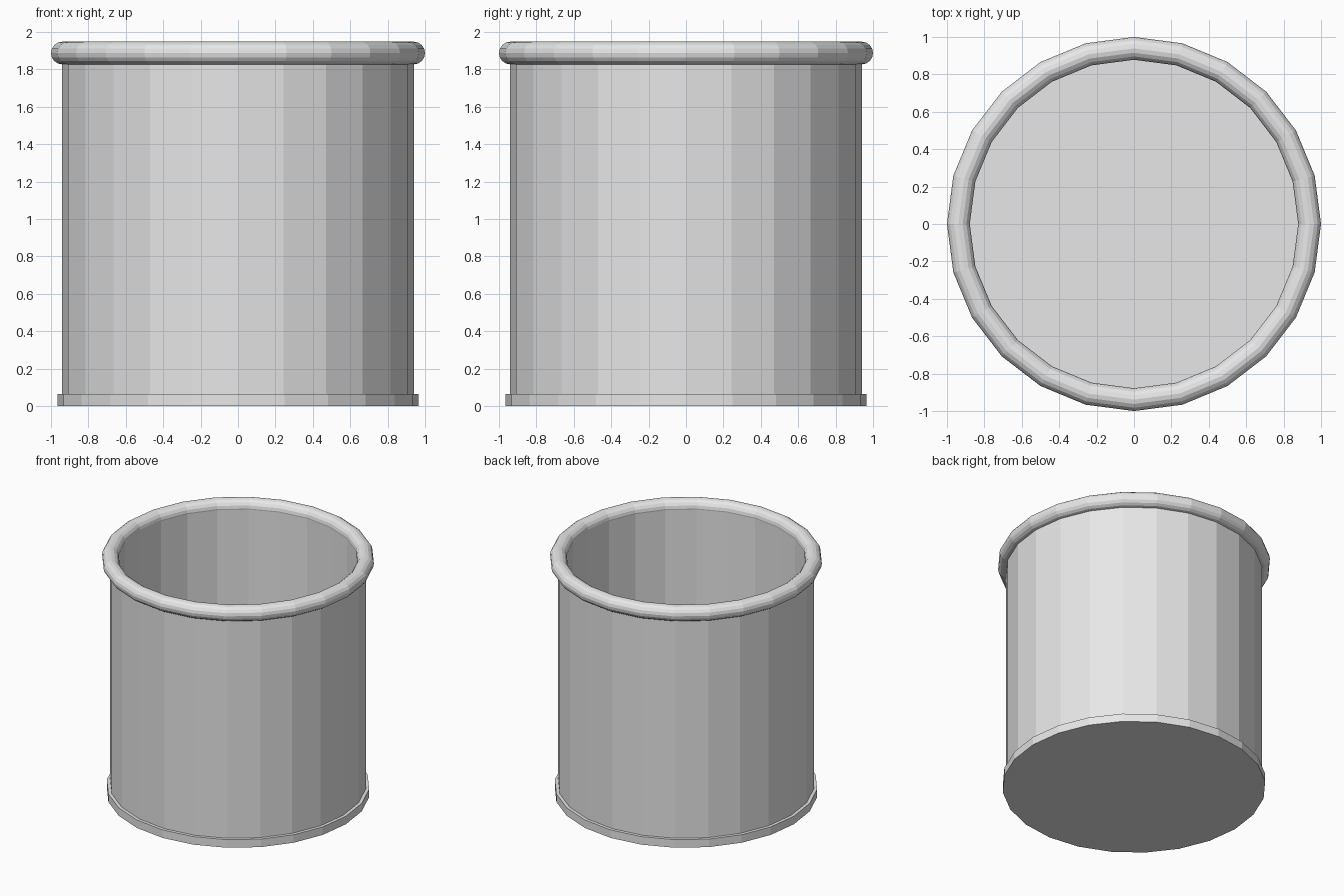
import bpy
import bmesh
from math import pi, sin, cos

cube = bpy.data.objects.get("Cube")
if cube:
    bpy.data.objects.remove(cube, do_unlink=True)

SIDES = 24
OUTER, INNER = 0.94, 0.88
BASE_RADIUS, BASE_HEIGHT = 0.965, 0.065
RIM_Z, RIM_RADIUS = 1.887, 0.061
RIM_SIDES = 16

metal = bpy.data.materials.new("light_grey")
metal.use_nodes = True
grey = (0.8, 0.8, 0.8, 1)
metal.diffuse_color = grey
metal.node_tree.nodes["Principled BSDF"].inputs["Base Color"].default_value = grey


def lathe(name, profile, closed=False):
    """Spin a (radius, height) profile; open ends are capped with flat discs."""
    bm = bmesh.new()
    rings = [[bm.verts.new((r * cos(2 * pi * i / SIDES), r * sin(2 * pi * i / SIDES), z))
              for i in range(SIDES)] for r, z in profile]
    pairs = list(zip(rings, rings[1:]))
    if closed:
        pairs.append((rings[-1], rings[0]))
    else:
        bm.faces.new(rings[0])
        bm.faces.new(rings[-1])
    for low, high in pairs:
        for i in range(SIDES):
            j = (i + 1) % SIDES
            bm.faces.new((low[i], low[j], high[j], high[i]))
    bmesh.ops.recalc_face_normals(bm, faces=bm.faces)
    mesh = bpy.data.meshes.new(name)
    bm.to_mesh(mesh)
    bm.free()
    mesh.materials.append(metal)
    obj = bpy.data.objects.new(name, mesh)
    bpy.context.collection.objects.link(obj)
    return obj


# Base plate, wider than the wall
lathe("base_plate", [(BASE_RADIUS, 0), (BASE_RADIUS, BASE_HEIGHT)])

# Thick wall with the inside floor just above the base plate
floor = BASE_HEIGHT + 0.005
lathe("wall", [(OUTER, 0.01), (OUTER, RIM_Z), (INNER, RIM_Z), (INNER, floor)])

# Rolled rim around the opening
lathe("rim", [(OUTER - 0.001 + RIM_RADIUS * cos(2 * pi * k / RIM_SIDES),
               RIM_Z + RIM_RADIUS * sin(2 * pi * k / RIM_SIDES))
              for k in range(RIM_SIDES)], closed=True)
